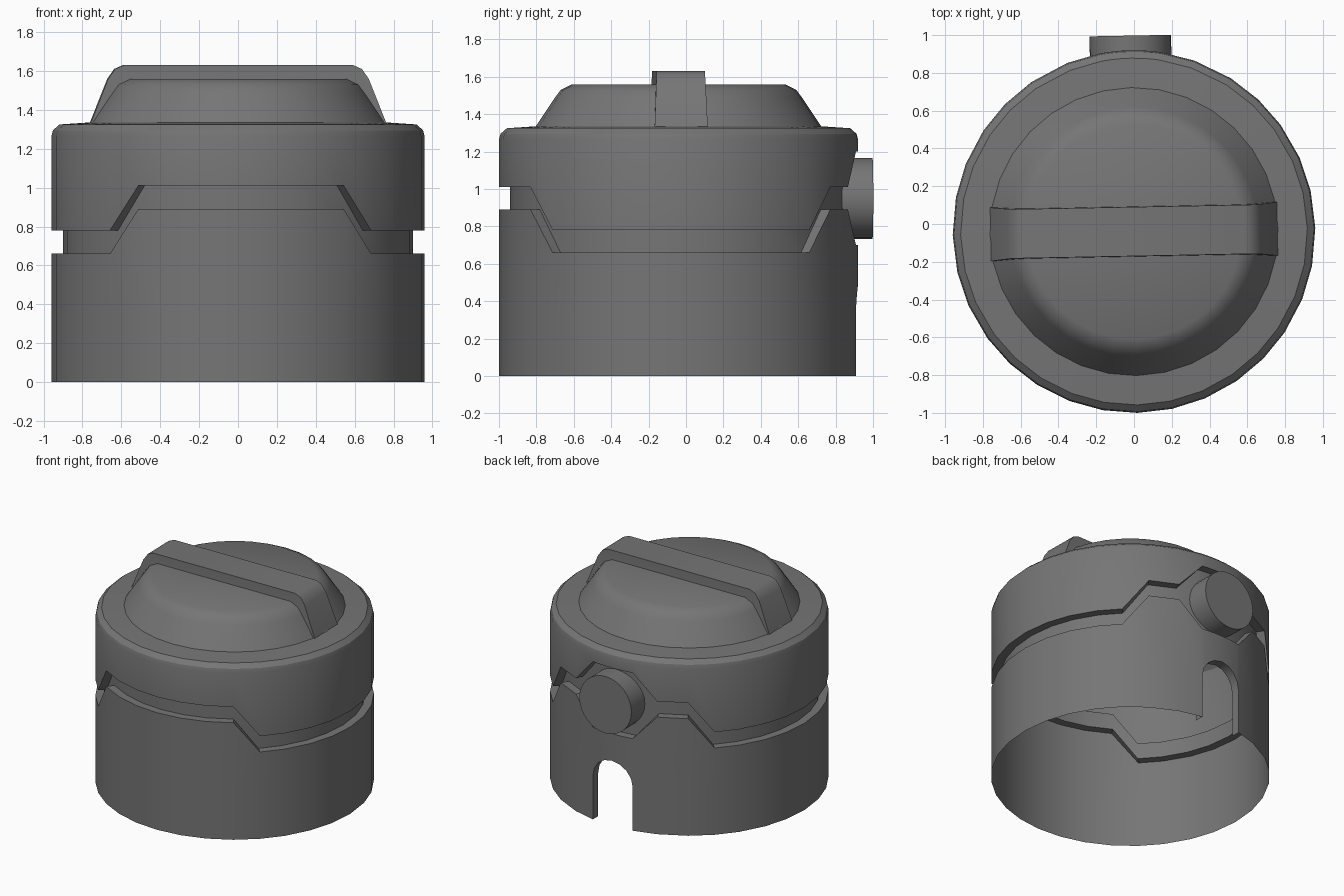
import bpy, bmesh
from math import sin, cos, asin, radians, degrees, pi
from mathutils import Matrix

if "Cube" in bpy.data.objects:
    bpy.data.objects.remove(bpy.data.objects["Cube"])

R, RI, CY = 0.96, 0.90, -0.04          # outer radius, groove radius, centre in y
AR, AZ = 0.165, 0.33                   # arch radius and spring height
PLACE = Matrix.Translation((0, CY, 0)) @ Matrix.Rotation(radians(1.1), 4, 'Z')

dark = bpy.data.materials.new("dark_grey")
dark.diffuse_color = (0.18, 0.18, 0.18, 1)
dark.use_nodes = True
dark.node_tree.nodes["Principled BSDF"].inputs["Base Color"].default_value = dark.diffuse_color


def finish(bm, name, angle=30):
    bmesh.ops.remove_doubles(bm, verts=bm.verts, dist=1e-5)
    bmesh.ops.recalc_face_normals(bm, faces=bm.faces)
    bm.transform(PLACE)
    me = bpy.data.meshes.new(name)
    bm.to_mesh(me)
    bm.free()
    me.materials.append(dark)
    ob = bpy.data.objects.new(name, me)
    bpy.context.collection.objects.link(ob)
    bpy.ops.object.select_all(action='DESELECT')
    ob.select_set(True)
    bpy.context.view_layer.objects.active = ob
    bpy.ops.object.shade_smooth_by_angle(angle=radians(angle))
    return ob


def ramp(v, a, b, top):
    """top below a, falling linearly to 0 at b"""
    return top * min(1, max(0, (b - v) / (b - a)))


def point(bm, r, phi, z):
    """phi in degrees, measured from the back (+y)"""
    return bm.verts.new((r * sin(radians(phi)), r * cos(radians(phi)), z))


def column(phi):
    """vertical profile of the body at one angle"""
    a = abs(phi)
    high = ramp(min(a, 180 - a), 33.4, 44.4, 0.23)
    recess = ramp(a, 10, 20.5, 0.19)
    lo, up = 0.66 + high - recess, 0.78 + high + recess
    x = R * sin(radians(a))
    arch = AZ + max(0, AR * AR - x * x) ** 0.5
    return [(R, 0), (R, arch), (R, lo), (RI, lo), (RI, up), (R, up),
            (R, 1.265), (0.952, 1.295), (0.918, 1.325), (0.74, 1.337)]


# Body: one shell with stepped groove, back recess and arch opening
arch_phi = [degrees(asin(AR * cos(pi - pi * i / 8) / R)) for i in range(9)]
side = [20.5, 33.4, 44.4, 55, 67, 78, 90, 102, 113, 125, 135.6, 146.6, 158, 169]
phis = [-p for p in reversed(side)] + arch_phi + side + [180]
edge = arch_phi[-1] + 1e-4
bm = bmesh.new()
cols = [[point(bm, r, p, z) for r, z in column(p)] for p in phis]
for i in range(len(cols)):
    j = (i + 1) % len(cols)
    in_arch = abs(phis[i]) < edge and abs(phis[j]) < edge
    for k in range(len(cols[i]) - 1):
        if k == 0 and in_arch:
            continue
        bm.faces.new((cols[i][k], cols[j][k], cols[j][k + 1], cols[i][k + 1]))
loose = [v for v in bm.verts if not v.link_faces]
bmesh.ops.delete(bm, geom=loose, context='VERTS')
finish(bm, "body_shell")

# Lip running inward round the arch opening
bm = bmesh.new()
path = [(-edge, 0)] + [(p, column(p)[1][1]) for p in arch_phi] + [(edge, 0)]
outer = [point(bm, R, p, z) for p, z in path]
inner = [bm.verts.new((v.co.x, v.co.y - 0.065, v.co.z)) for v in outer]
for i in range(len(path) - 1):
    bm.faces.new((outer[i], outer[i + 1], inner[i + 1], inner[i]))
finish(bm, "arch_lip")

# Raised lid
bm = bmesh.new()
prof = [(0.765, 1.332), (0.66, 1.49), (0.63, 1.53), (0.57, 1.56)]
rings = [[point(bm, r, 360 * i / 32, z) for i in range(32)] for r, z in prof]
for a, b in zip(rings, rings[1:]):
    for i in range(32):
        j = (i + 1) % 32
        bm.faces.new((a[i], a[j], b[j], b[i]))
bm.faces.new(rings[-1])
finish(bm, "lid", 35)

# Grip bar across the lid, flaring toward its foot
bm = bmesh.new()
half = [(0.76, 1.333, 0.142), (0.67, 1.56, 0.132), (0.635, 1.61, 0.13), (0.59, 1.63, 0.13)]
prof = half + [(-x, z, w) for x, z, w in reversed(half)]
front = [bm.verts.new((x, -w, z)) for x, z, w in prof]
back = [bm.verts.new((x, w, z)) for x, z, w in prof]
for i in range(len(prof) - 1):
    bm.faces.new((front[i], front[i + 1], back[i + 1], back[i]))
n = len(prof)
for s in (front, back):                # side walls as strips between mirrored points
    for i in range(n // 2 - 1):
        bm.faces.new((s[i], s[i + 1], s[n - 2 - i], s[n - 1 - i]))
finish(bm, "grip_bar", 35)

# Round stub at the back
bm = bmesh.new()
m = Matrix.Translation((0, 0.935, 0.95)) @ Matrix.Rotation(pi / 2, 4, 'X')
bmesh.ops.create_cone(bm, cap_ends=True, segments=32, radius1=0.216,
                      radius2=0.216, depth=0.205, matrix=m)
finish(bm, "back_stub")
